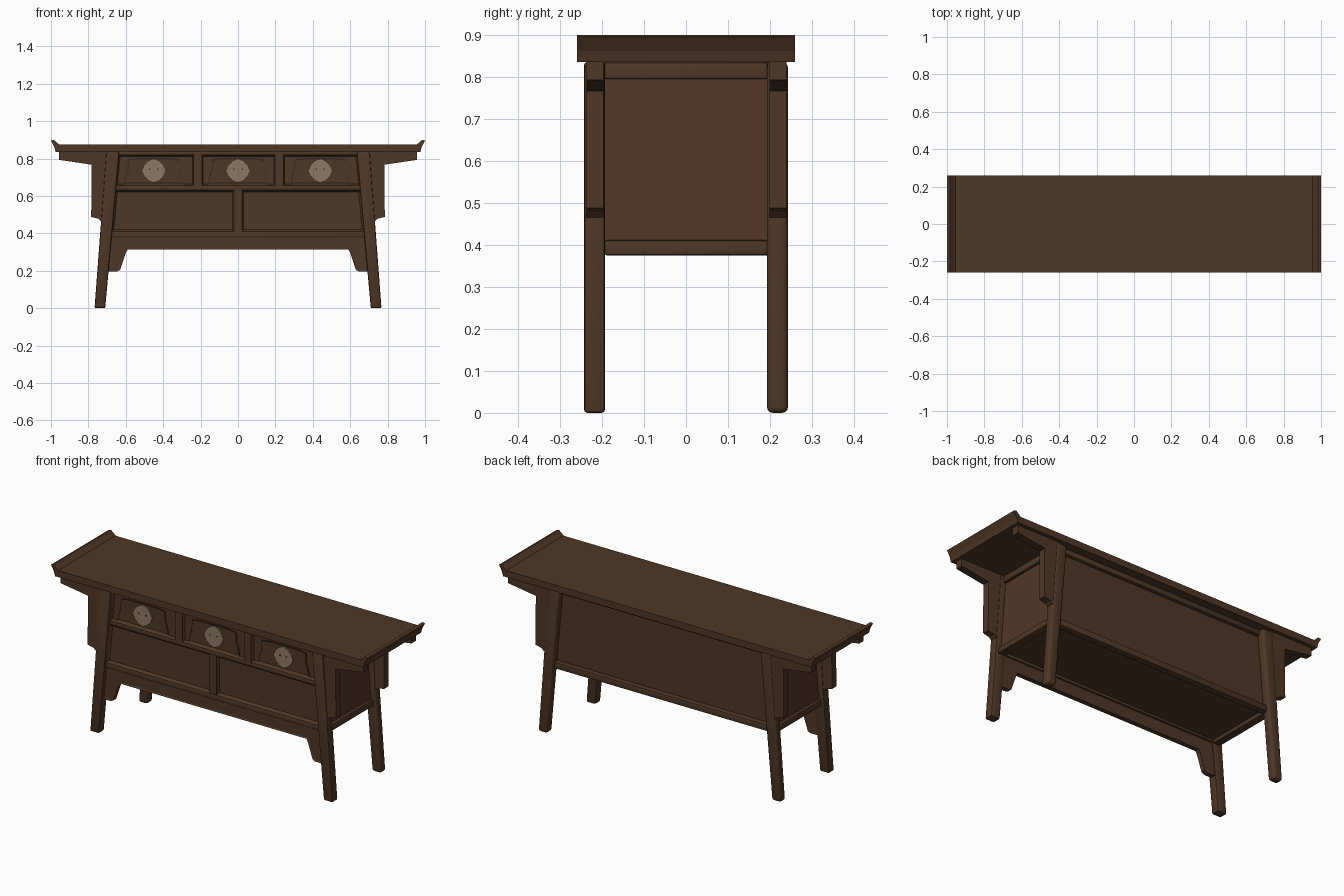
import bpy, bmesh, math

cube = bpy.data.objects.get("Cube")
if cube:
    bpy.data.objects.remove(cube, do_unlink=True)


def material(name, rgb):
    m = bpy.data.materials.new(name)
    m.use_nodes = True
    m.diffuse_color = (*rgb, 1)
    bsdf = next(n for n in m.node_tree.nodes if n.type == 'BSDF_PRINCIPLED')
    bsdf.inputs["Base Color"].default_value = (*rgb, 1)
    bsdf.inputs["Roughness"].default_value = 0.7
    return m


WOOD = material("brown wood", (0.076, 0.038, 0.019))
RED_WOOD = material("reddish wood", (0.084, 0.036, 0.019))
BRASS = material("aged brass", (0.26, 0.195, 0.125))


def prism(name, pts, y0, y1, mat=WOOD, bevel=0, segments=2, inset=0, depth=0):
    """Extrude an x-z outline from y0 to y1, optionally insetting its front face."""
    bm = bmesh.new()
    front = [bm.verts.new((x, y0, z)) for x, z in pts]
    back = [bm.verts.new((x, y1, z)) for x, z in pts]
    face = bm.faces.new(front)
    bm.faces.new(back[::-1])
    for i in range(len(pts)):
        j = (i + 1) % len(pts)
        bm.faces.new((front[j], front[i], back[i], back[j]))
    bmesh.ops.recalc_face_normals(bm, faces=bm.faces)
    if inset:
        bmesh.ops.inset_region(bm, faces=[face], thickness=inset, depth=depth)
    if bevel:
        bmesh.ops.bevel(bm, geom=bm.edges[:], offset=bevel, segments=segments,
                        profile=0.5, affect='EDGES')
    mesh = bpy.data.meshes.new(name)
    bm.to_mesh(mesh)
    bm.free()
    mesh.materials.append(mat)
    ob = bpy.data.objects.new(name, mesh)
    bpy.context.collection.objects.link(ob)
    if bevel:
        bpy.ops.object.select_all(action='DESELECT')
        ob.select_set(True)
        bpy.context.view_layer.objects.active = ob
        bpy.ops.object.shade_smooth_by_angle(angle=math.radians(40))
    return ob


def rect(x0, x1, z0, z1):
    return [(x0, z0), (x1, z0), (x1, z1), (x0, z1)]


def mirrored(half):
    """Complete a right-hand outline with its left-hand reflection."""
    return half + [(-x, z) for x, z in reversed(half)]


def inner(z):      # inner edge of the splayed legs
    return 0.71 - 0.09 * z


def outer(z):      # outer edge of the splayed legs
    return 0.767 - 0.075 * z


def middle(z):
    return (inner(z) + outer(z)) / 2


TOP = 0.836

# Table top with upturned ends
prism("table_top", mirrored([(0.975, TOP), (0.982, 0.862), (1.0, 0.895), (0.985, 0.9),
                             (0.955, 0.874)]), -0.26, 0.26)

# Cabinet body, with redder end panels
body = prism("cabinet_body", mirrored([(middle(0.395), 0.395), (middle(TOP), TOP)]), -0.2, 0.195)
body.data.materials.append(RED_WOOD)
for poly in body.data.polygons:
    poly.material_index = int(abs(poly.normal.x) > 0.9)

for side, s in (("left", 1), ("right", -1)):
    # Legs and stepped brackets, front and back
    for end, y0, y1 in (("front", -0.243, -0.193), ("back", 0.193, 0.243)):
        leg = [(s * inner(0), 0), (s * outer(0), 0),
               (s * outer(TOP), TOP), (s * inner(TOP), TOP)]
        prism(f"{end}_{side}_leg", leg, y0, y1, bevel=0.008 if end == "front" else 0.014,
              segments=2 if end == "front" else 3)
        bracket = [(0.7, 0.466), (0.733, 0.466), (0.745, 0.478), (0.785, 0.488),
                   (0.782, 0.767), (0.957, 0.793), (0.957, TOP), (0.68, TOP)]
        prism(f"{end}_{side}_bracket", [(s * x, z) for x, z in bracket],
              y0 + 0.006, y1 - 0.004)
    # End rails above and below the end panel
    for level, z0, z1 in (("lower", 0.375, 0.412), ("upper", 0.795, TOP)):
        rail = [(s * (middle(z0) - 0.03), z0), (s * (middle(z0) + 0.016), z0),
                (s * (middle(z1) + 0.016), z1), (s * (middle(z1) - 0.03), z1)]
        prism(f"{level}_{side}_end_rail", rail, -0.195, 0.195, bevel=0.007)

# Long rails
for name, z0, z1, y0, y1 in (("front_top_rail", 0.818, TOP, -0.226, -0.195),
                             ("front_middle_rail", 0.63, 0.657, -0.226, -0.195),
                             ("front_bottom_rail", 0.38, 0.412, -0.23, -0.19),
                             ("back_top_rail", 0.805, TOP, 0.19, 0.215),
                             ("back_bottom_rail", 0.375, 0.412, 0.185, 0.225)):
    h = middle(z0)
    prism(name, rect(-h, h, z0, z1), y0, y1, bevel=0.006)

# Upright dividers
for x in (-0.215, 0.22):
    prism("drawer_divider", rect(x - 0.022, x + 0.022, 0.65, 0.825), -0.226, -0.195)
prism("lower_divider", rect(-0.022, 0.022, 0.405, 0.635), -0.226, -0.195)

# Sunken lower panels with a raised border
for s in (1, -1):
    prism("lower_panel", [(s * 0.022, 0.412), (s * inner(0.412), 0.412),
                          (s * inner(0.63), 0.63), (s * 0.022, 0.63)],
          -0.222, -0.197, inset=0.012, depth=-0.012)

# Drawers with raised cusped fields and brass plates
drawers = (("right", -inner(0.657), -inner(0.818), -0.237, -0.45),
           ("middle", -0.193, -0.193, 0.198, 0.0),
           ("left", inner(0.657), inner(0.818), 0.242, 0.44))
for name, low, high, edge, cx in drawers:
    prism(f"{name}_drawer", [(low, 0.657), (edge, 0.657), (edge, 0.818), (high, 0.818)],
          -0.222, -0.197, inset=0.009, depth=-0.012)
    half = [(0.16, 0.665), (0.15, 0.72), (0.142, 0.735), (0.138, 0.795), (0.085, 0.803)]
    field = [(cx + x, z) for x, z in mirrored(half)]
    prism(f"{name}_drawer_field", field, -0.217, -0.2, inset=0.008, depth=-0.004)
    disc = [(cx + r * math.cos(a), 0.735 + r * math.sin(a))
            for k in range(12)
            for a, r in [(k * math.tau / 12, 0.062 if k % 3 == 0 else 0.057)]]
    prism(f"{name}_drawer_plate", disc, -0.221, -0.213, BRASS)
    for dx in (-0.022, 0.022):
        prism(f"{name}_drawer_stud",
              rect(cx + dx - 0.004, cx + dx + 0.004, 0.738, 0.746), -0.223, -0.219)

# Front apron with drop spandrels at the legs
prism("front_apron", mirrored([(0.59, 0.313), (0.6, 0.295), (0.63, 0.205), (0.645, 0.197),
                               (0.7, 0.197), (0.685, 0.385)]),
      -0.226, -0.2, inset=0.008, depth=-0.004)
